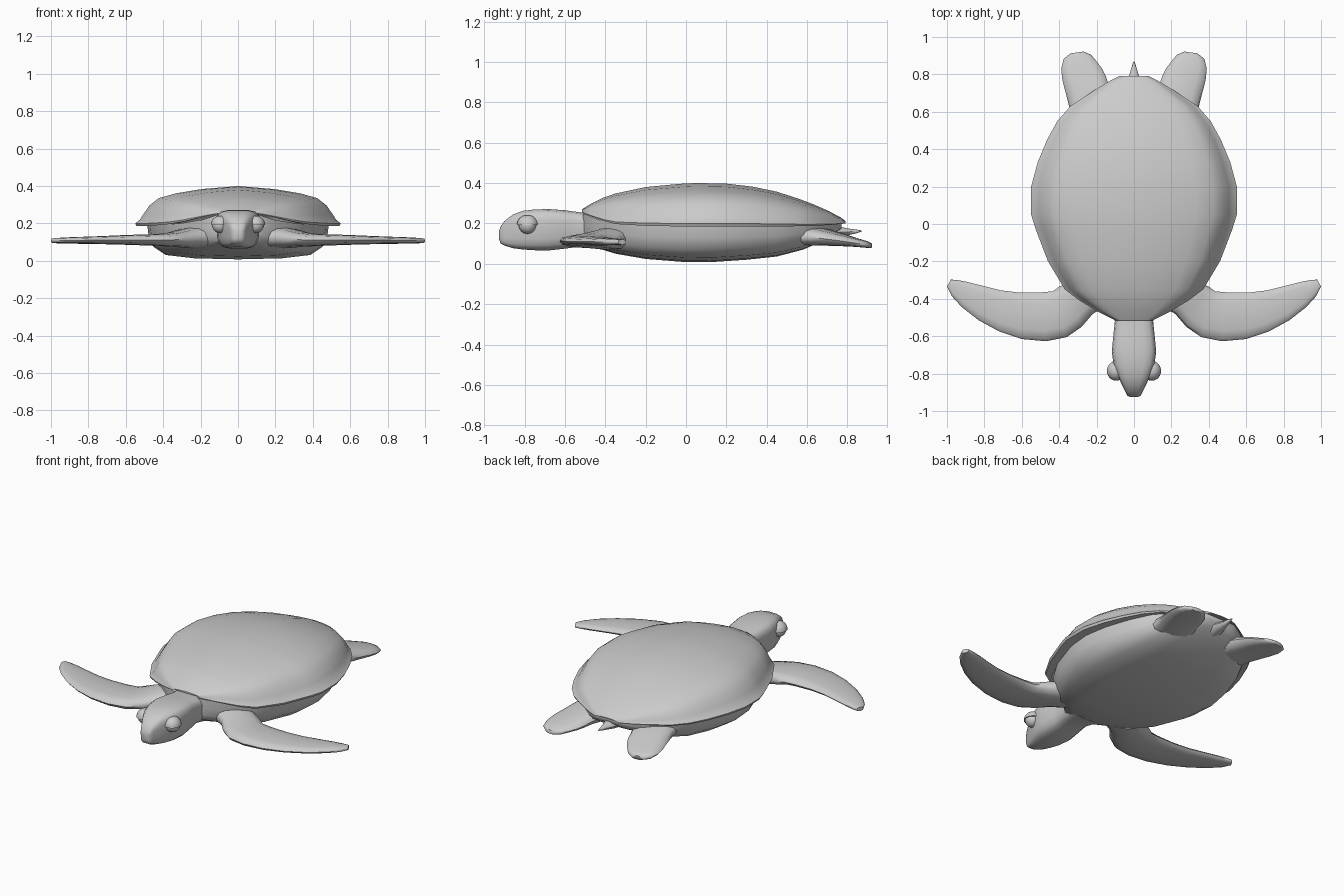
import bpy, bmesh
from math import sin, cos, pi, radians, copysign

if "Cube" in bpy.data.objects:
    bpy.data.objects.remove(bpy.data.objects["Cube"])


def loft(name, rings, closed=True, caps=True, subdiv=0, angle=40):
    """Skin a list of equal-length point rings."""
    bm = bmesh.new()
    vs = [[bm.verts.new(p) for p in r] for r in rings]
    n = len(rings[0])
    for a, b in zip(vs, vs[1:]):
        for i in range(n if closed else n - 1):
            j = (i + 1) % n
            bm.faces.new((a[i], a[j], b[j], b[i]))
    if caps:
        bm.faces.new(vs[0])
        bm.faces.new(vs[-1])
    bmesh.ops.recalc_face_normals(bm, faces=bm.faces)
    me = bpy.data.meshes.new(name)
    bm.to_mesh(me)
    bm.free()
    ob = bpy.data.objects.new(name, me)
    bpy.context.collection.objects.link(ob)
    if subdiv:
        ob.modifiers.new("smooth", 'SUBSURF').levels = subdiv
        ob.modifiers["smooth"].render_levels = subdiv
    shade(ob, angle)
    return ob


def shade(ob, angle=40):
    bpy.ops.object.select_all(action='DESELECT')
    bpy.context.view_layer.objects.active = ob
    ob.select_set(True)
    bpy.ops.object.shade_smooth_by_angle(angle=radians(angle))


def spow(v, e):
    return copysign(abs(v) ** e, v)


def both_sides(half):
    """Mirror a right-hand profile that ends on the centre line."""
    return half + [(-x, y, z) for x, y, z in reversed(half[:-1])]


# carapace: y, half width, rim z, top z
shell = [(-.515, .10, .255, .27), (-.47, .19, .235, .298), (-.41, .29, .212, .327),
         (-.35, .37, .197, .348), (-.2, .46, .188, .38), (-.03, .525, .185, .396),
         (.05, .55, .185, .40), (.2, .55, .185, .397), (.33, .515, .185, .382),
         (.45, .465, .185, .357), (.55, .41, .186, .325), (.63, .34, .188, .295),
         (.71, .22, .192, .26), (.765, .13, .197, .23), (.79, .08, .2, .212)]
dome = [(1, .07), (.955, .16), (.92, .3), (.86, .52), (.77, .7), (.6, .82), (.35, .925), (0, 1)]
rings = []
for y, w, r, t in shell:
    half = [(w * .86, y, r + .006), (w * .985, y, r)]
    half += [(w * fx, y, r + (t - r) * fz) for fx, fz in dome]
    rings.append(both_sides(half))
loft("carapace", rings, closed=False, angle=45)

# underbody: y, half width, upper z, lower z
under = [(-.51, .10, .25, .10), (-.44, .19, .22, .078), (-.35, .31, .2, .05), (-.2, .4, .195, .024),
         (0, .47, .193, .008), (.15, .485, .193, .01), (.3, .46, .193, .02), (.45, .41, .193, .036),
         (.58, .345, .194, .07), (.66, .26, .196, .105), (.73, .17, .2, .14), (.77, .10, .203, .175)]
belly = [(1, 1), (.985, .65), (.93, .35), (.8, .12), (.5, .03), (0, 0)]
loft("underbody", [both_sides([(w * fx, y, b + (t - b) * fz) for fx, fz in belly])
                   for y, w, t, b in under], closed=False, angle=60)

# head and neck: y, half width, top z, bottom z
head = [(-.42, .12, .25, .07), (-.52, .10, .255, .085), (-.6, .108, .266, .074),
        (-.68, .116, .272, .065), (-.75, .107, .27, .066), (-.81, .085, .263, .07),
        (-.86, .063, .243, .077), (-.9, .043, .212, .09), (-.918, .034, .185, .1),
        (-.926, .02, .165, .12)]
rings = []
for y, w, t, b in head:
    ring = []
    for i in range(16):
        a = 2 * pi * (i + .5) / 16
        c, s = spow(cos(a), .5), spow(sin(a), .5)
        ring.append((w * c * (1 + .08 * s), y, (t + b) / 2 + (t - b) / 2 * s))
    rings.append(ring)
loft("head", rings, angle=50)

# flippers: leading edge xy, trailing edge xy, centre z, half thickness
front = [((.13, -.43), (.25, -.25), .13, .06), ((.22, -.48), (.36, -.32), .12, .05),
         ((.28, -.55), (.40, -.335), .115, .04), ((.36, -.605), (.435, -.36), .112, .034),
         ((.47, -.627), (.50, -.366), .112, .03), ((.6, -.615), (.61, -.367), .112, .026),
         ((.72, -.575), (.71, -.355), .111, .022), ((.83, -.515), (.81, -.33), .11, .019),
         ((.92, -.445), (.89, -.31), .109, .017), ((.975, -.385), (.945, -.3), .108, .015),
         ((1.0, -.335), (.98, -.297), .108, .012)]
rear = [((.33, .52), (.1, .66), .14, .05), ((.345, .62), (.135, .74), .132, .042),
        ((.365, .7), (.15, .79), .122, .034), ((.383, .77), (.17, .83), .113, .027),
        ((.389, .83), (.2, .87), .104, .021), ((.376, .883), (.23, .905), .096, .017),
        ((.34, .912), (.27, .922), .09, .012)]


def flipper(name, sections, side):
    rings = []
    for (lx, ly), (tx, ty), z, h in sections:
        ring = []
        for i in range(12):
            a = 2 * pi * i / 12
            f = .5 + .5 * spow(cos(a), .8)
            ring.append((side * (tx + (lx - tx) * f), ty + (ly - ty) * f, z + h * spow(sin(a), .8)))
        rings.append(ring)
    loft(name, rings, angle=55)


for side, tag in ((1, "right"), (-1, "left")):
    flipper("front_flipper_" + tag, front, side)
    flipper("rear_flipper_" + tag, rear, side)

    # eyeball with a slightly larger upper lid
    pos = (side * .095, -.785, .192)
    bpy.ops.mesh.primitive_uv_sphere_add(segments=20, ring_count=12, radius=.044, location=pos)
    bpy.context.object.name = "eye_" + tag
    shade(bpy.context.object)
    lid = []
    for k in range(6):
        e = pi / 2 * k / 6
        lid.append([(pos[0] + .05 * cos(e) * cos(2 * pi * i / 20),
                     pos[1] + .053 * cos(e) * sin(2 * pi * i / 20),
                     pos[2] + .05 * sin(e)) for i in range(20)])
    loft("eyelid_" + tag, lid)

# tail: y, half width, centre z, half height
tail = [(.68, .06, .16, .04), (.76, .04, .158, .026), (.8, .024, .158, .017),
        (.84, .012, .16, .01), (.87, .003, .162, .003)]
loft("tail", [[(w * cos(2 * pi * i / 8), y, z + h * sin(2 * pi * i / 8)) for i in range(8)]
              for y, w, z, h in tail], angle=50)
